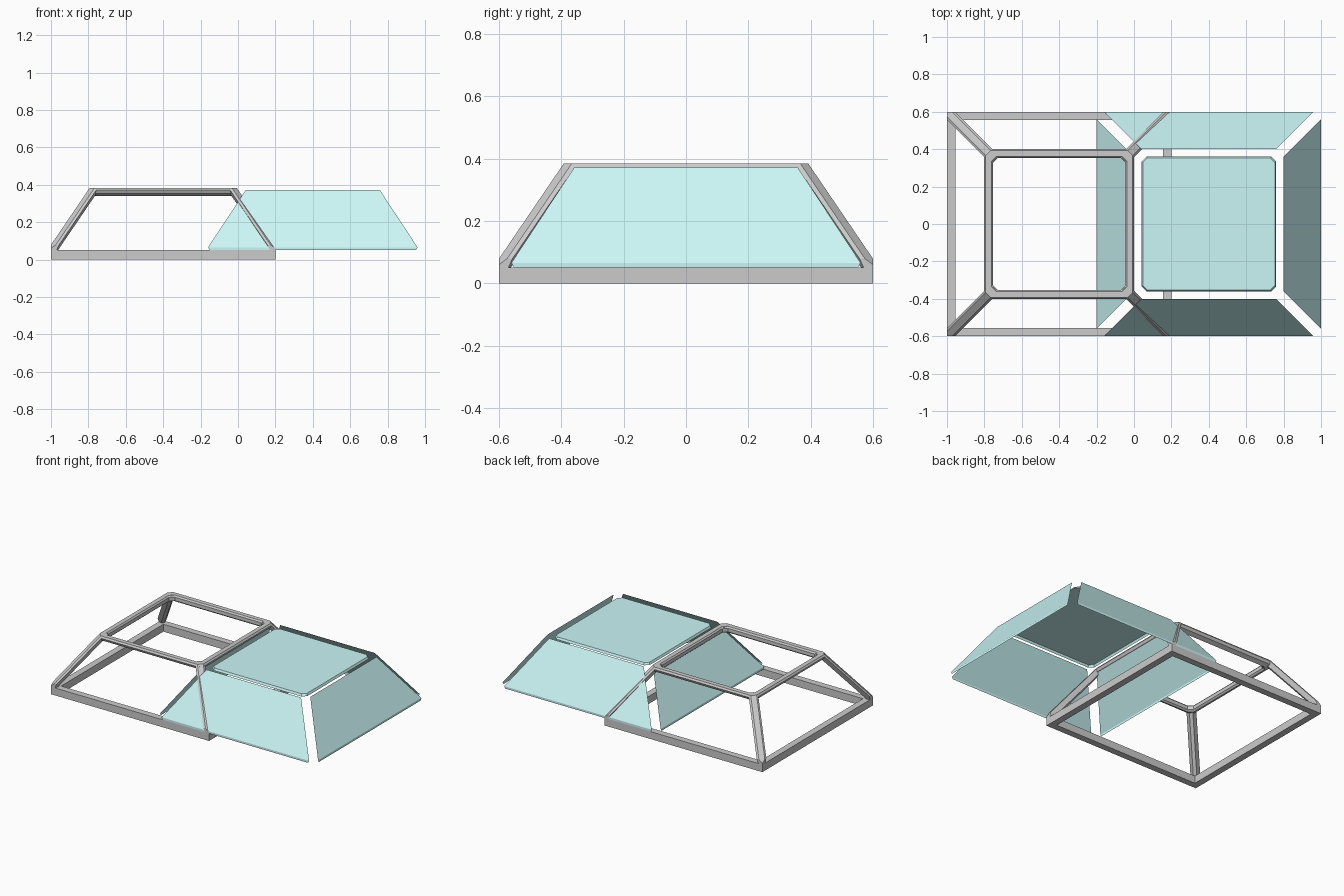
import bpy, bmesh, math
from mathutils import Vector

if "Cube" in bpy.data.objects:
    bpy.data.objects.remove(bpy.data.objects["Cube"])

FRAME_X, GLASS_X = -0.4, 0.4      # frame and lifted-off panes, side by side

glass = bpy.data.materials.new("pale_glass")
glass.diffuse_color = (0.6, 0.93, 0.93, 1)
glass.use_nodes = True
glass.node_tree.nodes["Principled BSDF"].inputs["Base Color"].default_value = glass.diffuse_color


def finish(bm, name, x, mat=None, closed=True):
    if closed:
        bmesh.ops.recalc_face_normals(bm, faces=bm.faces)
    me = bpy.data.meshes.new(name)
    bm.to_mesh(me)
    bm.free()
    ob = bpy.data.objects.new(name, me)
    ob.location.x = x
    bpy.context.collection.objects.link(ob)
    if mat:
        me.materials.append(mat)
    return ob


def outline(bm, d, z, cut):
    """Square of half-width d, corners cut off by `cut`."""
    pts = []
    for k in range(4):
        c, s = round(math.cos(k * math.pi / 2)), round(math.sin(k * math.pi / 2))
        corner = [(d, d - cut), (d - cut, d)] if cut else [(d, d)]
        pts += [bm.verts.new((c * x - s * y, s * x + c * y, z)) for x, y in corner]
    return pts


def bridge(bm, a, b):
    n = len(a)
    for i in range(n):
        bm.faces.new((a[i], a[(i + 1) % n], b[(i + 1) % n], b[i]))


def ring(name, section, cut):
    """Sweep a (distance, height) section round the square."""
    bm = bmesh.new()
    loops = [outline(bm, d, z, cut) for d, z in section]
    for i, loop in enumerate(loops):
        bridge(bm, loop, loops[(i + 1) % len(loops)])
    finish(bm, name, FRAME_X)


# base curb and top rim of the frame
ring("base_frame", [(0.555, 0), (0.6, 0), (0.6, 0.051), (0.555, 0.051)], 0)
ring("top_rim", [(0.362, 0.384), (0.393, 0.384), (0.401, 0.372), (0.392, 0.354),
                 (0.365, 0.34), (0.354, 0.35), (0.354, 0.374)], 0.026)

# sloping corner posts, trimmed flush with the base
POST = [(0.394, 0.368), (0.394, 0.351), (0.352, 0.337),
        (0.337, 0.352), (0.351, 0.394), (0.368, 0.394)]
for sx, xn in ((-1, "left"), (1, "right")):
    for sy, yn in ((-1, "front"), (1, "back")):
        bm = bmesh.new()
        loops = []
        for z in (0.382, 0.03):
            o = (0.382 - z) * 0.68
            loops.append([bm.verts.new((sx * (x + o), sy * (y + o), z)) for x, y in POST])
        bridge(bm, *loops)
        for loop in loops:
            bm.faces.new(loop)
        for n in (Vector((sx, 0, 0)), Vector((0, sy, 0))):
            res = bmesh.ops.bisect_plane(bm, geom=bm.verts[:] + bm.edges[:] + bm.faces[:],
                                         plane_co=n * 0.6, plane_no=n, clear_outer=True)
            cut = [e for e in res["geom_cut"] if isinstance(e, bmesh.types.BMEdge)]
            bmesh.ops.holes_fill(bm, edges=[e for e in bm.edges if e.is_boundary])
        finish(bm, f"post_{yn}_{xn}", FRAME_X)

# four sloping panes, each with a short upright lip at the bottom
for k, side in enumerate(("front", "right", "back", "left")):
    bm = bmesh.new()
    rows = []
    for half, d, z in ((0.552, 0.6, 0.051), (0.56, 0.6, 0.066), (0.359, 0.4, 0.371)):
        rows.append([bm.verts.new((s * half, -d, z)) for s in (-1, 1)])
    for a, b in zip(rows, rows[1:]):
        bm.faces.new((a[0], a[1], b[1], b[0]))
    finish(bm, f"pane_{side}", GLASS_X, glass, False).rotation_euler.z = k * math.pi / 2

# flat top pane with clipped corners and a narrow turned-down edge
bm = bmesh.new()
low, high = outline(bm, 0.36, 0.356, 0.026), outline(bm, 0.353, 0.371, 0.024)
bridge(bm, low, high)
bm.faces.new(high)
finish(bm, "pane_top", GLASS_X, glass, False)
